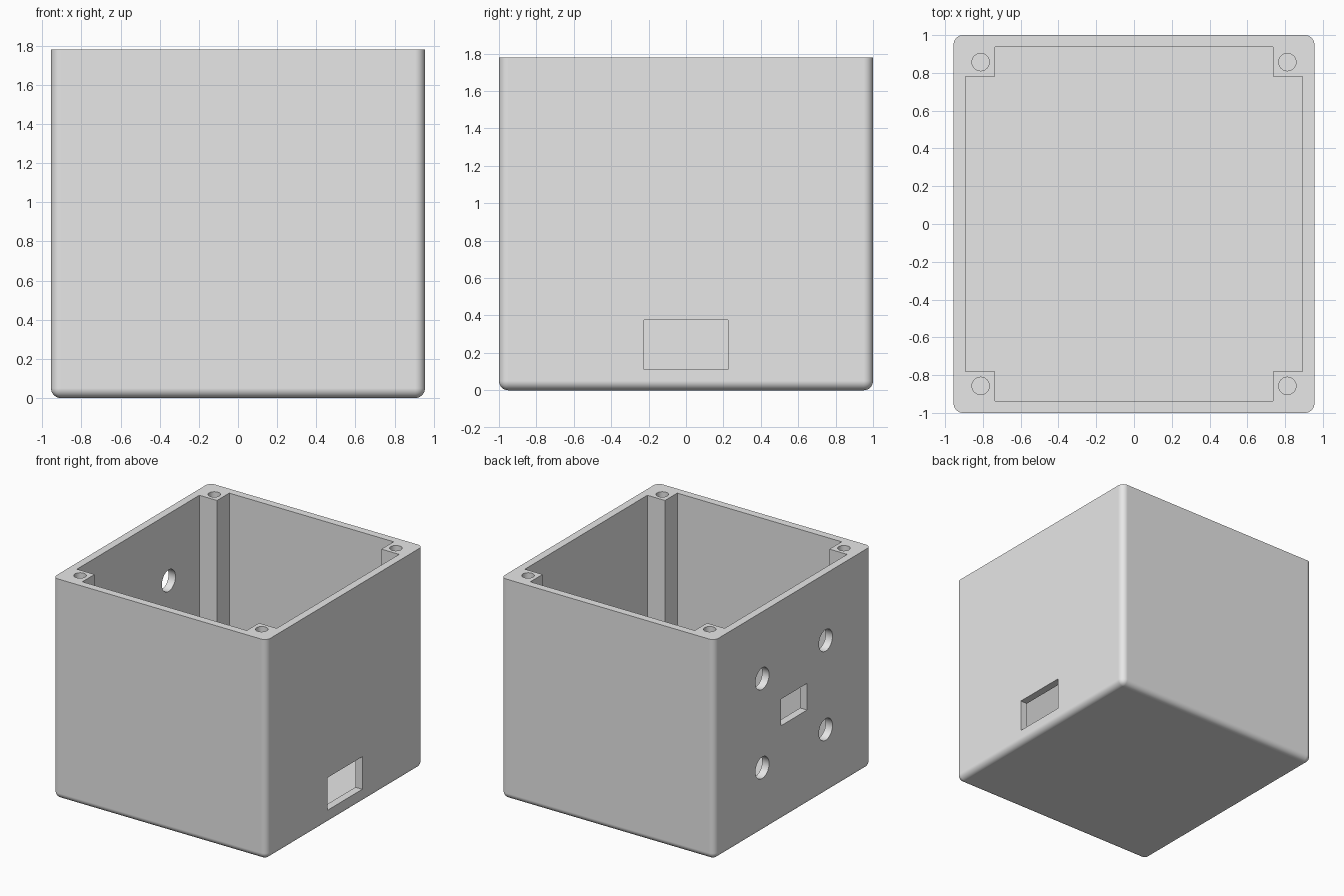
import bpy
import bmesh
import math
from mathutils import Matrix

default = bpy.data.objects.get("Cube")
if default:
    bpy.data.objects.remove(default, do_unlink=True)

# Overall sizes
HX, HY, H = 0.955, 1.0, 1.78      # outer half width, half depth, height
IX, IY = 0.893, 0.938             # inner half width, half depth
PX, PY = 0.735, 0.782             # inner faces of the corner posts
FLOOR = 0.0625
EDGE = 0.05

grey = bpy.data.materials.new("light grey plastic")
grey.use_nodes = True
grey.diffuse_color = (0.8, 0.8, 0.8, 1)
grey.node_tree.nodes["Principled BSDF"].inputs["Base Color"].default_value = (0.8, 0.8, 0.8, 1)


def make_object(name, bm):
    bmesh.ops.recalc_face_normals(bm, faces=bm.faces)
    mesh = bpy.data.meshes.new(name)
    bm.to_mesh(mesh)
    bm.free()
    mesh.materials.append(grey)
    obj = bpy.data.objects.new(name, mesh)
    bpy.context.collection.objects.link(obj)
    return obj


def box(name, centre, size):
    bm = bmesh.new()
    bmesh.ops.create_cube(bm, size=1, matrix=Matrix.Translation(centre) @ Matrix.Diagonal((*size, 1)))
    return make_object(name, bm)


def cylinder(name, centre, radius, length, axis="Z"):
    bm = bmesh.new()
    turn = Matrix.Rotation(math.pi / 2, 4, "Y") if axis == "X" else Matrix.Identity(4)
    bmesh.ops.create_cone(bm, cap_ends=True, segments=40, radius1=radius, radius2=radius,
                          depth=length, matrix=Matrix.Translation(centre) @ turn)
    return make_object(name, bm)


def cavity():
    # Cross-shaped prism that leaves a square post in each corner
    quarter = [(IX, PY), (PX, PY), (PX, IY)]
    outline = []
    for sx, sy in ((1, 1), (-1, 1), (-1, -1), (1, -1)):
        points = quarter if sx * sy > 0 else quarter[::-1]
        outline += [(sx * x, sy * y) for x, y in points]
    bm = bmesh.new()
    face = bm.faces.new([bm.verts.new((x, y, FLOOR)) for x, y in outline])
    top = bmesh.ops.extrude_face_region(bm, geom=[face])["geom"]
    bmesh.ops.translate(bm, vec=(0, 0, H), verts=[v for v in top if isinstance(v, bmesh.types.BMVert)])
    return make_object("cavity_cutter", bm)


# Outer block, rounded everywhere except around the top rim
bm = bmesh.new()
bmesh.ops.create_cube(bm, size=1, matrix=Matrix.Translation((0, 0, H / 2)) @ Matrix.Diagonal((2 * HX, 2 * HY, H, 1)))
round_edges = [e for e in bm.edges if min(v.co.z for v in e.verts) < H / 2]
bmesh.ops.bevel(bm, geom=round_edges, offset=EDGE, offset_type="OFFSET", segments=8,
                profile=0.5, affect="EDGES", clamp_overlap=True)
case = make_object("enclosure_box", bm)

cutters = [cavity()]

# Screw holes in the posts
for sx in (-1, 1):
    for sy in (-1, 1):
        cutters.append(cylinder("screw_hole_cutter", (sx * 0.812, sy * 0.857, H), 0.046, 0.8))

# Rectangular port low in the left wall
cutters.append(box("port_cutter", (HX, 0, 0.243), (0.3, 0.447, 0.263)))

# Window and four round holes in the right wall
CY, CZ = -0.015, 0.88
cutters.append(box("window_cutter", (-HX, CY, CZ - 0.005), (0.3, 0.335, 0.215)))
for sy in (-1, 1):
    for sz in (-1, 1):
        cutters.append(cylinder("round_hole_cutter", (-HX, CY + sy * 0.405, CZ + sz * 0.36),
                                0.087, 0.3, "X"))

# Cut everything out, then drop the cutters
bpy.context.view_layer.objects.active = case
for cutter in cutters:
    mod = case.modifiers.new("cut", "BOOLEAN")
    mod.operation = "DIFFERENCE"
    mod.solver = "EXACT"
    mod.object = cutter
    bpy.ops.object.modifier_apply(modifier=mod.name)
    bpy.data.objects.remove(cutter, do_unlink=True)

# Smooth the rounded edges and keep the flat walls flat
bpy.ops.object.select_all(action="DESELECT")
case.select_set(True)
bpy.ops.object.shade_smooth_by_angle(angle=math.radians(30))
weighted = case.modifiers.new("flat walls", "WEIGHTED_NORMAL")
weighted.keep_sharp = True
